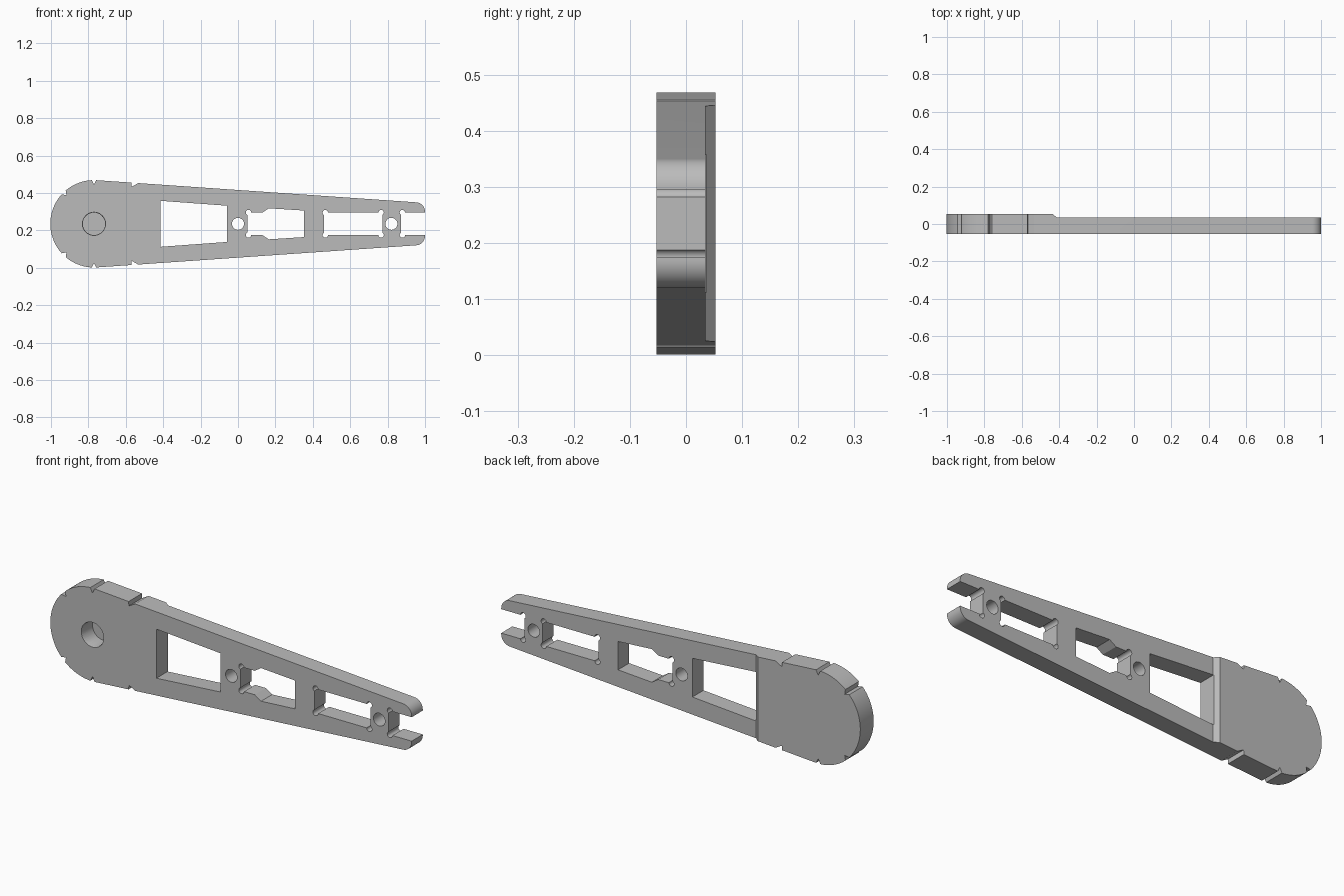
import bpy, bmesh, math
from mathutils import Vector

MID = 0.235                    # height of the long axis
FRONT, BACK, STEP = -0.053, 0.053, 0.035
HEAD_X, HEAD_R = -0.77, 0.2335

cube = bpy.data.objects.get("Cube")
if cube:
    bpy.data.objects.remove(cube, do_unlink=True)

grey = bpy.data.materials.new("matte grey")
grey.use_nodes = True
colour = (0.5, 0.5, 0.5, 1)
grey.diffuse_color = colour
grey.node_tree.nodes["Principled BSDF"].inputs["Base Color"].default_value = colour


def prism(name, points, y0=FRONT - 0.05, y1=BACK + 0.05):
    """Extrude an outline of (x, offset from the long axis) along y."""
    bm = bmesh.new()
    face = bm.faces.new([bm.verts.new((x, y0, MID + h)) for x, h in points])
    side = bmesh.ops.extrude_face_region(bm, geom=[face])["geom"]
    bmesh.ops.translate(bm, vec=(0, y1 - y0, 0),
                        verts=[v for v in side if isinstance(v, bmesh.types.BMVert)])
    bmesh.ops.recalc_face_normals(bm, faces=bm.faces)
    mesh = bpy.data.meshes.new(name)
    bm.to_mesh(mesh)
    bm.free()
    mesh.materials.append(grey)
    obj = bpy.data.objects.new(name, mesh)
    bpy.context.collection.objects.link(obj)
    return obj


def arc(cx, cz, r, a0, a1, n):
    angles = [math.radians(a0 + (a1 - a0) * i / n) for i in range(n + 1)]
    return [(cx + r * math.cos(a), cz + r * math.sin(a)) for a in angles]


def disc(x, h, r, n=32):
    return arc(x, h, r, 0, 360, n)[:-1]


def both(upper):
    """Close an upper outline with its mirror image below the axis."""
    return upper + [(x, -h) for x, h in reversed(upper) if abs(h) > 1e-6]


def cut(target, cutter):
    cutter.hide_render = True
    mod = target.modifiers.new("cut", "BOOLEAN")
    mod.operation, mod.solver, mod.object = "DIFFERENCE", "EXACT", cutter
    bpy.context.view_layer.objects.active = target
    bpy.ops.object.modifier_apply(modifier=mod.name)
    bpy.data.objects.remove(cutter, do_unlink=True)


# Arm: round head, straight taper, rounded tip corners
head = arc(HEAD_X, 0, HEAD_R, 180, 86, 48)
tip = arc(0.95, 0.065, 0.05, 86, 0, 14)
arm = prism("link_arm", both(head + tip), FRONT, BACK)

# Thinner back beyond the sloped step
step = prism("step_cutter", [(-0.435, -0.4), (1.1, -0.4), (1.1, 0.4), (-0.435, 0.4)], STEP, 0.1)
for v in step.data.vertices:
    if v.co.x < 0 and v.co.y < BACK:
        v.co.x = -0.413
    elif v.co.x < 0:
        v.co.x = -0.413 - 0.022 * (v.co.y - STEP) / (BACK - STEP)
cut(arm, step)

# Windows and the open end slot
openings = [
    both([(-0.415, 0.123), (-0.06, 0.097)]),
    both([(0.05, 0.06), (0.13, 0.06), (0.165, 0.083), (0.352, 0.071)]),
    both([(0.46, 0.06), (0.772, 0.06)]),
    both([(0.872, 0.06), (1.1, 0.06)]),
    disc(0, 0, 0.032),
    disc(0.82, 0, 0.032),
]
# Corner relief holes
for x in (0.056, 0.467, 0.765, 0.879):
    openings += [disc(x, s * 0.06, 0.0145, 20) for s in (1, -1)]

# Rim notches on both edges
notches = [
    [(-0.79, 0.25), (-0.77, 0.209), (-0.75, 0.25)],
    [(-0.99, 0.166), (-0.917, 0.153), (-0.93, 0.23)],
    [(-0.572, 0.26), (-0.568, 0.198), (-0.51, 0.231)],
]
for notch in notches:
    openings += [[(x, s * h) for x, h in notch] for s in (1, -1)]
for outline in openings:
    cut(arm, prism("opening_cutter", outline))

# Blind pivot socket in the front of the head, with a small chamfer
cut(arm, prism("socket_cutter", disc(HEAD_X, 0, 0.06, 48), FRONT - 0.05, 0.033))
chamfer = prism("chamfer_cutter", disc(HEAD_X, 0, 0.065, 48), FRONT - 0.01, FRONT + 0.008)
centre = Vector((HEAD_X, 0, MID))
for v in chamfer.data.vertices:
    if v.co.y > FRONT:
        v.co.x = centre.x + (v.co.x - centre.x) * 0.92
        v.co.z = centre.z + (v.co.z - centre.z) * 0.92
cut(arm, chamfer)

# Smooth curves, sharp edges
bpy.ops.object.select_all(action="DESELECT")
arm.select_set(True)
bpy.context.view_layer.objects.active = arm
bpy.ops.object.shade_smooth_by_angle(angle=math.radians(25))
